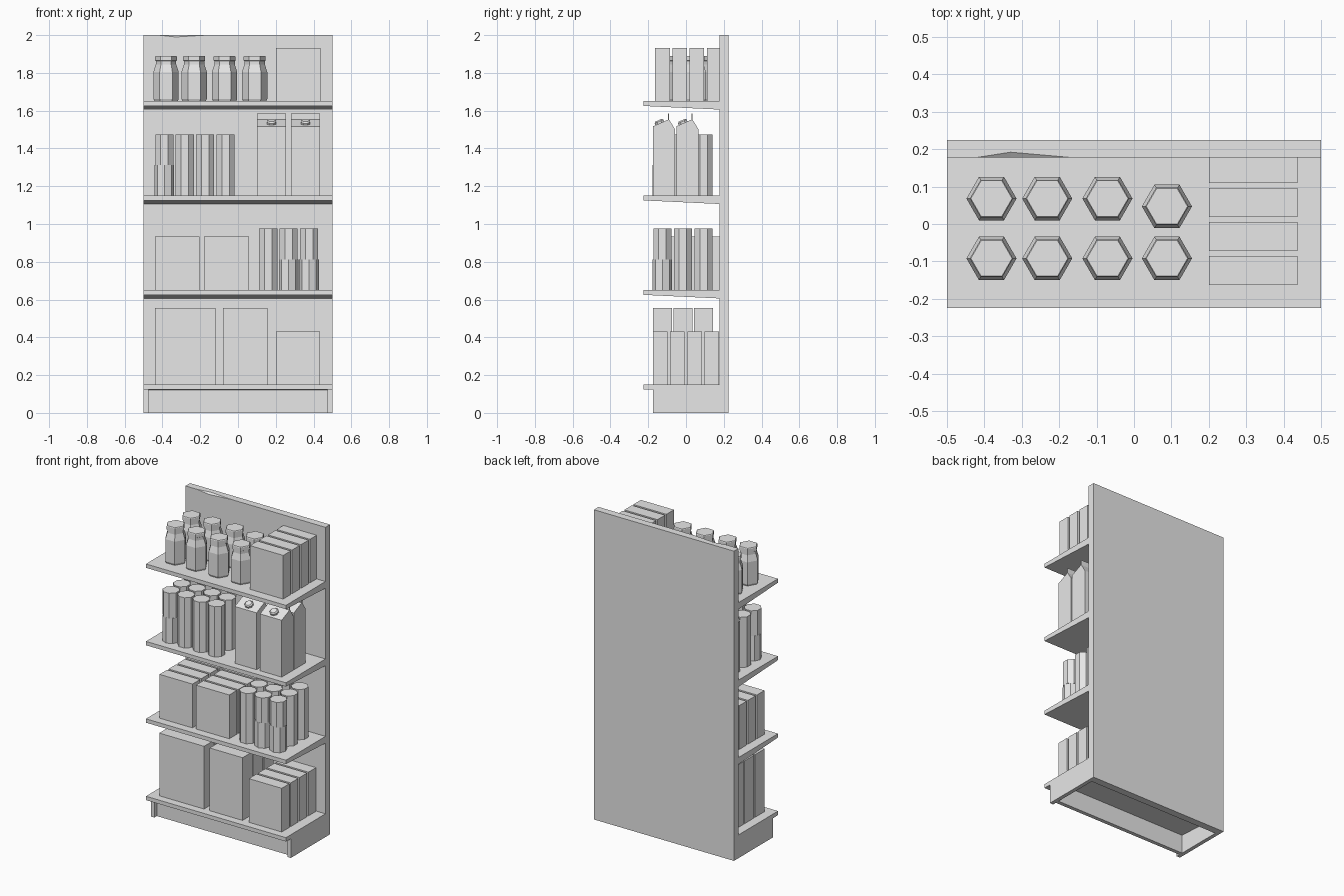
import bpy, bmesh, math
from mathutils import Matrix, Vector

cube = bpy.data.objects.get("Cube")
if cube:
    bpy.data.objects.remove(cube, do_unlink=True)

grey = bpy.data.materials.new("plain_grey")
grey.use_nodes = True
grey.diffuse_color = (0.8, 0.8, 0.8, 1)
grey.node_tree.nodes["Principled BSDF"].inputs["Base Color"].default_value = (0.8, 0.8, 0.8, 1)


def finish(name, bm):
    bmesh.ops.recalc_face_normals(bm, faces=bm.faces)
    mesh = bpy.data.meshes.new(name)
    bm.to_mesh(mesh)
    bm.free()
    mesh.materials.append(grey)
    obj = bpy.data.objects.new(name, mesh)
    bpy.context.collection.objects.link(obj)
    return obj


def box(name, x, y, z):
    """Box from (low, high) pairs on each axis."""
    bm = bmesh.new()
    bmesh.ops.create_cube(bm, size=1)
    for v in bm.verts:
        v.co = [lo + (c + 0.5) * (hi - lo) for c, (lo, hi) in zip(v.co, (x, y, z))]
    return finish(name, bm)


def extrude_x(name, profile, x0, x1):
    """Side profile of (y, z) points pulled along x."""
    bm = bmesh.new()
    face = bm.faces.new([bm.verts.new((x0, y, z)) for y, z in profile])
    new = bmesh.ops.extrude_face_region(bm, geom=[face])["geom"]
    moved = [v for v in new if isinstance(v, bmesh.types.BMVert)]
    bmesh.ops.translate(bm, verts=moved, vec=(x1 - x0, 0, 0))
    return finish(name, bm)


def turned(name, profile, sides, place, spin=0.0):
    """Faceted solid from (radius, height) rings, closed at both ends."""
    bm = bmesh.new()
    rings = []
    for r, h in profile:
        angles = [spin + i * math.tau / sides for i in range(sides)]
        rings.append([bm.verts.new((r * math.cos(a), r * math.sin(a), h)) for a in angles])
    for low, high in zip(rings, rings[1:]):
        for i in range(sides):
            j = (i + 1) % sides
            bm.faces.new((low[i], low[j], high[j], high[i]))
    bm.faces.new(rings[0])
    bm.faces.new(rings[-1])
    obj = finish(name, bm)
    obj.matrix_world = place
    return obj


def box_rows(name, x0, x1, z, height, y0, depth, pitch, count):
    for i in range(count):
        y = y0 + i * pitch
        box(name, (x0, x1), (y, y + depth), (z, z + height))


def can_grid(name, x0, z, columns, turned_columns):
    """Columns of two stacked cans; a few lower cans are turned."""
    half = 0.1625
    for c in range(columns):
        for row in range(3):
            for level in range(2):
                odd = row == 0 and level == 0 and c in turned_columns
                spin = math.pi / 8 if not odd else math.pi / 4
                place = Matrix.Translation((x0 + c * 0.108, -0.125 + row * 0.109, z + level * half))
                turned(name, [(0.052, 0), (0.052, half)], 8, place, spin)


# Back panel with a small chip in its top edge
panel = box("back_panel", (-0.5, 0.5), (0.178, 0.225), (0, 2))
bm = bmesh.new()
low, left, right, deep = [bm.verts.new(p) for p in
    [(-0.33, 0.178, 1.99), (-0.42, 0.178, 2), (-0.17, 0.178, 2), (-0.33, 0.192, 2)]]
# widen the cutter about a point inside it so that it pokes out of the panel
tip_low, tip_deep = low.co.copy(), deep.co.copy()
out = Vector((0, -0.02, 0.02 * 0.01 / 0.014)) * 0.5
bmesh.ops.convex_hull(bm, input=bm.verts[:] + [bm.verts.new(v.co + d) for v in (low, left, right, deep)
                                              for d in (Vector((0, -0.01, 0)), Vector((0, 0, 0.01)), out)])
loose = [v for v in bm.verts if not v.link_faces]
bmesh.ops.delete(bm, geom=loose, context='VERTS')
cutter = finish("chip_cutter", bm)
cutter.hide_render = True
cut = panel.modifiers.new("chip", 'BOOLEAN')
cut.operation = 'DIFFERENCE'
cut.object = cutter
cut.solver = 'EXACT'
bpy.context.view_layer.objects.active = panel
bpy.ops.object.modifier_apply(modifier="chip")
bpy.data.objects.remove(cutter, do_unlink=True)

# Hollow base
for side in (-1, 1):
    box("base_side", sorted((side * 0.475, side * 0.5)), (-0.175, 0.178), (0, 0.13))
box("base_front", (-0.475, 0.475), (-0.15, -0.125), (0, 0.13))

# Shelves with sloping undersides
levels = [0.15, 0.65, 1.15, 1.65]
for z in levels:
    extrude_x("shelf", [(-0.225, z), (-0.225, z - 0.025), (0.178, z - 0.044), (0.178, z)], -0.5, 0.5)
bottom, lower, upper, top = levels

# Boxes on the bottom shelf
box_rows("large_box", -0.44, -0.12, bottom, 0.405, -0.175, 0.1, 0.109, 3)
box_rows("tall_box", -0.08, 0.155, bottom, 0.405, -0.175, 0.1, 0.109, 3)
box_rows("small_box", 0.2, 0.435, bottom, 0.282, -0.175, 0.077, 0.091, 4)

# Boxes and cans on the lower shelf
box_rows("carton_box", -0.44, -0.205, lower, 0.283, -0.172, 0.077, 0.091, 4)
box_rows("carton_box", -0.18, 0.058, lower, 0.283, -0.172, 0.077, 0.091, 4)
can_grid("can", 0.16, lower, 3, (1, 2))

# Cans and gabled drink cartons on the upper shelf
can_grid("can", -0.39, upper, 4, (0,))
for x0 in (0.1, 0.28):
    for y in (-0.175, -0.051):
        z = upper
        roof = [(0, 0), (0, 0.367), (0.079, 0.402), (0.079, 0.435), (0.086, 0.435),
                (0.086, 0.402), (0.118, 0.35), (0.118, 0)]
        extrude_x("drink_carton", [(y + a, z + b) for a, b in roof], x0, x0 + 0.155)
        tilt = Matrix.Translation((x0 + 0.0775, y + 0.037, z + 0.381)) @ Matrix.Rotation(math.radians(24), 4, 'X')
        turned("carton_cap", [(0.027, 0), (0.027, 0.013), (0.02, 0.02)], 8, tilt, math.pi / 8)

# Jars and boxes on the top shelf
jar = [(0.061, 0), (0.067, 0.012), (0.067, 0.155), (0.054, 0.195), (0.054, 0.213),
       (0.058, 0.215), (0.058, 0.236), (0.055, 0.24)]
for i, x in enumerate((-0.381, -0.232, -0.071, 0.088)):
    for y in (-0.092, 0.047 if i == 3 else 0.068):
        turned("jar", jar, 6, Matrix.Translation((x, y, top)))
box_rows("packet_box", 0.2, 0.437, top, 0.282, -0.163, 0.077, 0.091, 4)
